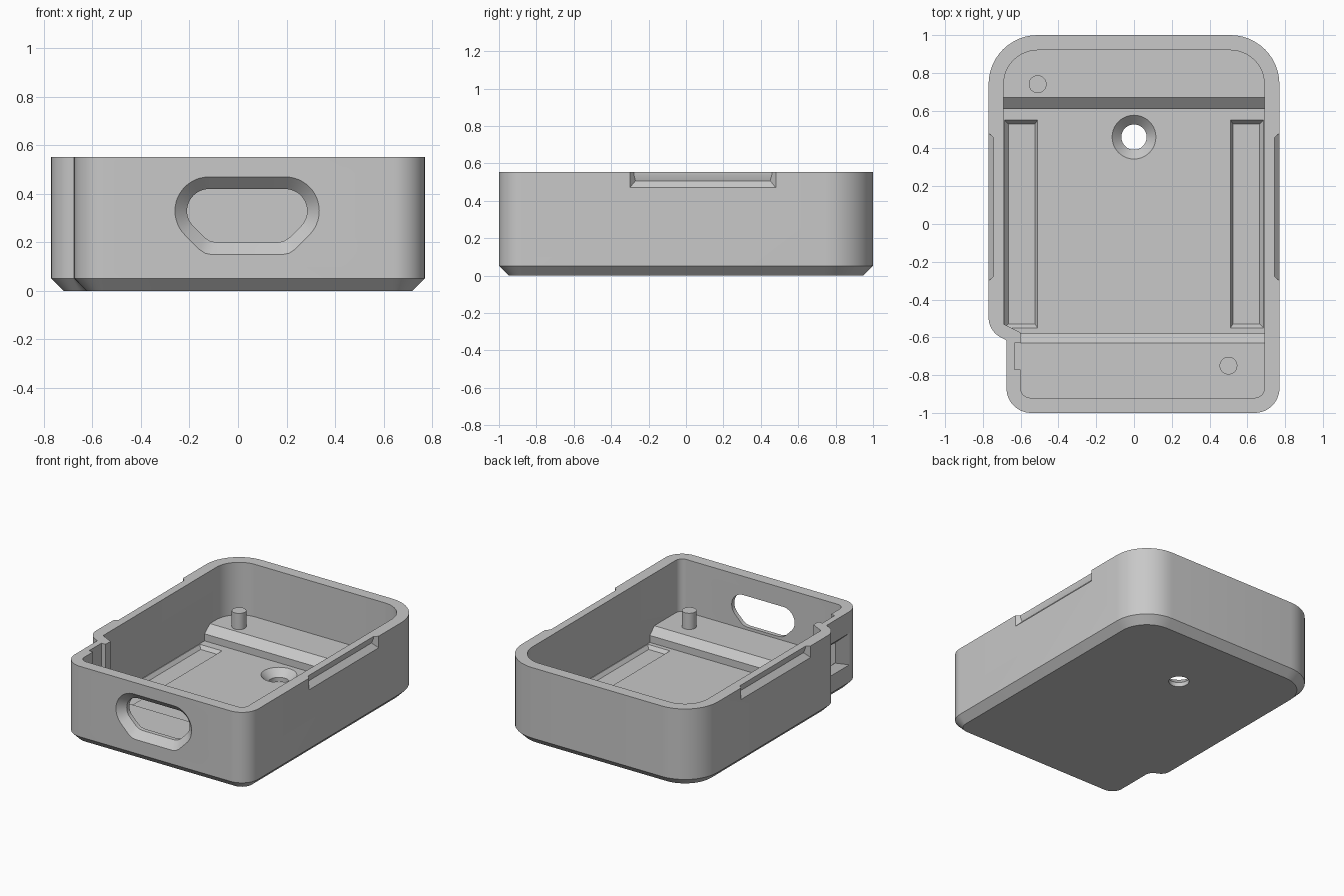
import bpy, bmesh, math
from mathutils import Vector

cube = bpy.data.objects.get("Cube")
if cube:
    bpy.data.objects.remove(cube)

grey = bpy.data.materials.new("plain grey")
grey.use_nodes = True
GREY = (0.58, 0.58, 0.58, 1)
grey.diffuse_color = GREY
grey.node_tree.nodes["Principled BSDF"].inputs["Base Color"].default_value = GREY

HEIGHT, FLOOR, LEDGE, CHAMFER = 0.553, 0.08, 0.18, 0.052
ABOVE = 0.7


def loft(name, rings):
    """Closed solid through rings that all have the same point count."""
    bm = bmesh.new()
    loops = [[bm.verts.new(p) for p in ring] for ring in rings]
    n = len(loops[0])
    for a, b in zip(loops, loops[1:]):
        for i in range(n):
            j = (i + 1) % n
            bm.faces.new((a[i], a[j], b[j], b[i]))
    bm.faces.new(loops[0])
    bm.faces.new(loops[-1])
    bmesh.ops.recalc_face_normals(bm, faces=bm.faces[:])
    mesh = bpy.data.meshes.new(name)
    bm.to_mesh(mesh)
    bm.free()
    mesh.materials.append(grey)
    obj = bpy.data.objects.new(name, mesh)
    bpy.context.collection.objects.link(obj)
    return obj


def rounded(corners, segments=12):
    """Outline of (x, y, radius) corners with filleted arcs; radius 0 stays sharp."""
    out = []
    for i, (x, y, r) in enumerate(corners):
        p = Vector((x, y))
        if r == 0:
            out.append(p)
            continue
        u = (Vector(corners[i - 1][:2]) - p).normalized()
        v = (Vector(corners[(i + 1) % len(corners)][:2]) - p).normalized()
        half = u.angle(v) / 2
        centre = p + (u + v).normalized() * r / math.sin(half)
        start = p + u * r / math.tan(half) - centre
        end = p + v * r / math.tan(half) - centre
        sweep = math.pi - 2 * half
        for k in range(segments + 1):
            t = k / segments
            arm = start * math.sin((1 - t) * sweep) + end * math.sin(t * sweep)
            out.append(centre + arm / math.sin(sweep))
    return out


def at_z(points, z):
    return [(p[0], p[1], z) for p in points]


def rect(x0, x1, y0, y1):
    return [(x0, y0), (x1, y0), (x1, y1), (x0, y1)]


def circle(x, y, r, z, n=40):
    return [(x + r * math.cos(2 * math.pi * i / n), y + r * math.sin(2 * math.pi * i / n), z) for i in range(n)]


def cut(target, cutter):
    mod = target.modifiers.new("cut", "BOOLEAN")
    mod.operation = "DIFFERENCE"
    mod.solver = "EXACT"
    mod.object = cutter
    bpy.context.view_layer.objects.active = target
    bpy.ops.object.modifier_apply(modifier=mod.name)
    bpy.data.objects.remove(cutter)


# Outer shell with a chamfered foot and a stepped front corner
def outer(d):
    slant = 0.63 * d
    return rounded([(0.77 - d, -1 + d, 0.13 - d), (0.77 - d, 1 - d, 0.26 - d),
                    (-0.77 + d, 1 - d, 0.26 - d), (-0.77 + d, -0.57 + slant, 0.12 - d),
                    (-0.675 + d, -0.615 + slant, 0.01 + d), (-0.675 + d, -1 + d, 0.13 - d)])


case = loft("case_shell", [at_z(outer(CHAMFER), 0), at_z(outer(0), CHAMFER), at_z(outer(0), HEIGHT)])

# Main cavity above the two ledges
STEP = [(-0.69, -0.53), (-0.6, -0.575)]
cavity = rounded([(0.69, -0.92, 0.05), (0.69, 0.92, 0.18), (-0.69, 0.92, 0.18),
                  (*STEP[0], 0), (*STEP[1], 0), (-0.6, -0.92, 0.05)])
cut(case, loft("cavity_cutter", [at_z(cavity, LEDGE), at_z(cavity, ABOVE)]))


# Deeper well between the ledges, with sloped ledge edges
def well(front, back):
    return [(0.69, front), (0.69, back), (-0.69, back), *STEP, (-0.6, front)]


low, high = well(-0.58, 0.61), well(-0.63, 0.67)
cut(case, loft("well_cutter", [at_z(low, FLOOR), at_z(low, LEDGE - 0.05),
                               at_z(high, LEDGE), at_z(high, LEDGE + 0.05)]))

# Shallow bevelled pockets along both sides of the floor
for side in (-1, 1):
    def pocket(d):
        return [(side * x, y) for x, y in rect(0.51 + d * 0.7, 0.685 - d, -0.55 + d, 0.55 - d)]
    cut(case, loft("pocket_cutter", [at_z(pocket(0.02), FLOOR - 0.024), at_z(pocket(0), FLOOR + 0.0005)]))

# Countersunk screw hole
cut(case, loft("hole_cutter", [circle(0, 0.46, r, z) for r, z in
                               ((0.067, -0.1), (0.067, FLOOR - 0.049), (0.116, FLOOR), (0.116, 0.12))]))


# Front port opening: rounded top, slanted lower corners, flared outward
def port(r, y):
    cz, left, right, soft = 0.33, -0.12, 0.195, 0.03
    base = cz - 0.04 - r
    pts = []
    for cx, first in ((right, -45), (left, 90)):
        for k in range(19):
            a = math.radians(first + 135 * k / 18)
            pts.append((cx + r * math.cos(a), y, cz + r * math.sin(a)))
    reach = r * math.sqrt(2) + base - cz
    bend = [(-0.7 * soft, 0.7 * soft), (0.07 * soft, 0.18 * soft), (soft, 0)]
    pts += [(left - reach + dx, y, base + dz) for dx, dz in bend]
    return pts + [(right + reach - dx, y, base + dz) for dx, dz in reversed(bend)]


cut(case, loft("port_cutter", [port(0.19, -1.05), port(0.14, -1), port(0.09, -0.95), port(0.09, -0.86)]))


# Side opening in the stepped corner, flared outward
def side_window(x, t):
    return [(x, y, z) for y, z in rect(-0.77 - 0.1 * t, -0.63, 0.215 - 0.04 * t, 0.36 + 0.04 * t)]


cut(case, loft("side_window_cutter", [side_window(x, t) for x, t in
                                      ((-0.7, 1.6), (-0.675, 1), (-0.635, 0), (-0.58, 0))]))

# Slot in the rim behind the side opening
slot = rect(-0.632, -0.59, -0.77, -0.63)
cut(case, loft("rim_slot_cutter", [at_z(slot, LEDGE + 0.001), at_z(slot, ABOVE)]))

# Snap grooves along the upper edge of both long sides
for side in (-1, 1):
    rings = []
    for x, z in ((0.78, 0.46), (0.735, 0.507), (0.745, 0.54), (0.745, 0.6)):
        inner, wide = 0.39 - (0.77 - x) * 0.85, 0.416
        rings.append([(side * px, 0.09 + py, z) for px, py in
                      ((x, -inner), (0.8, -wide), (0.8, wide), (x, inner))])
    cut(case, loft("snap_groove_cutter", rings))

# Locating pins on the ledges
pins = [loft(name, [circle(x, y, 0.047, LEDGE - 0.02), circle(x, y, 0.047, 0.295)])
        for name, x, y in (("back_pin", -0.51, 0.74), ("front_pin", 0.5, -0.75))]

bpy.ops.object.select_all(action="DESELECT")
for obj in [case] + pins:
    obj.select_set(True)
bpy.context.view_layer.objects.active = case
bpy.ops.object.shade_smooth_by_angle(angle=math.radians(25))
